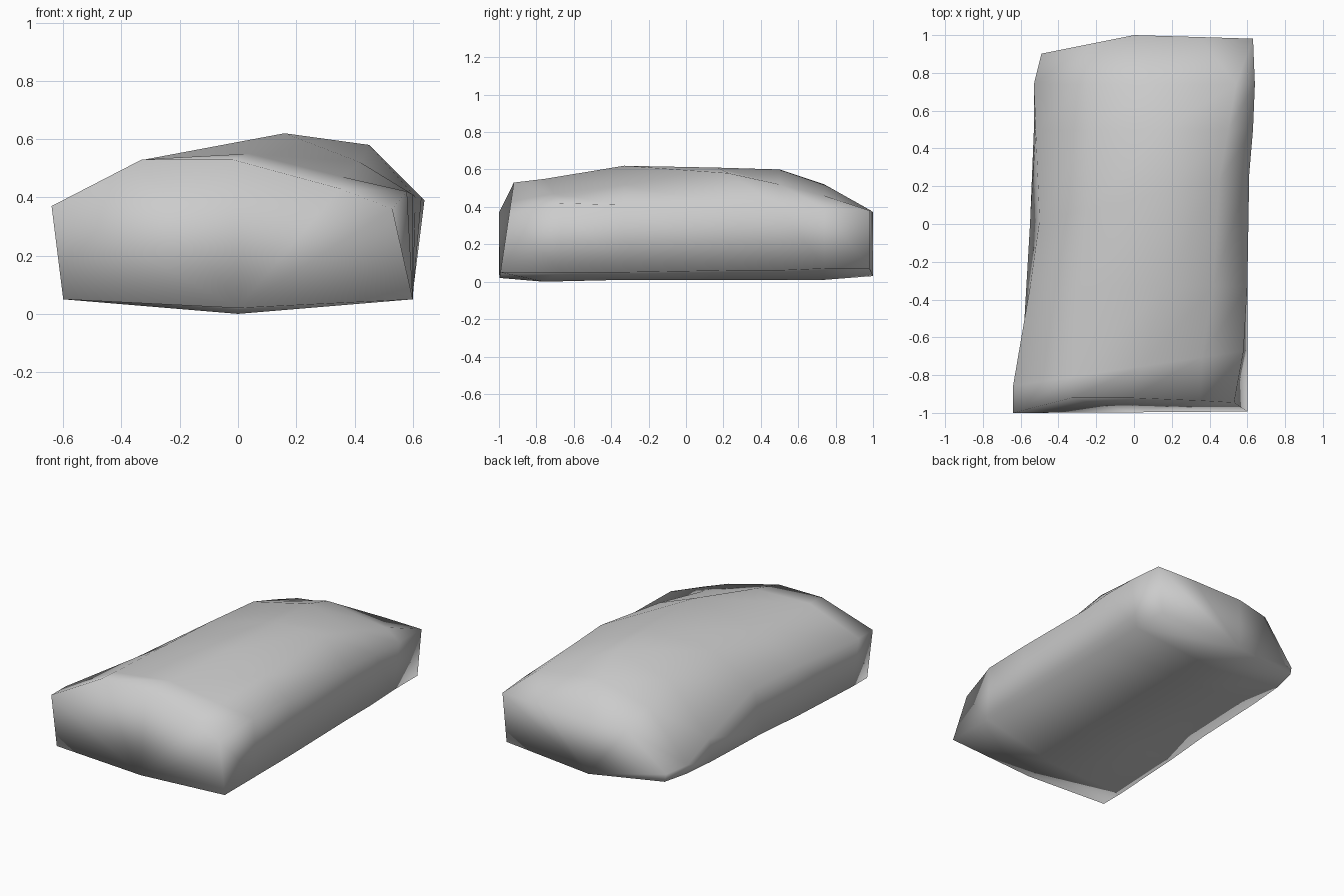
import bpy
import bmesh

# Remove the default cube only
cube = bpy.data.objects.get("Cube")
if cube:
    bpy.data.objects.remove(cube, do_unlink=True)


def make_material(name, colour):
    material = bpy.data.materials.new(name)
    material.use_nodes = True
    material.diffuse_color = colour
    shader = material.node_tree.nodes["Principled BSDF"]
    shader.inputs["Base Color"].default_value = colour
    shader.inputs["Roughness"].default_value = 0.9
    return material


def bridge(bm, first, second):
    """Join two rings of equal length with quads."""
    count = len(first)
    for i in range(count):
        j = (i + 1) % count
        bm.faces.new((first[i], first[j], second[j], second[i]))


def fan(bm, ring):
    """Close a ring with triangles spread from its underside middle."""
    hub = ring[-1]
    for a, b in zip(ring[:-2], ring[1:-1]):
        bm.faces.new((hub, a, b))


def front_y(x, z):
    """Front face leans back, except at its jutting low corner."""
    return -1 if x < -.5 else .15 * z - 1


def back_y(x, z):
    """Back face is rounded in plan."""
    return 1 - .2 * max(0, -x) - .03 * max(0, x)


def slanted(y, skew=0):
    """Station across the body, turned in plan by the skew."""
    return lambda x, z: y + skew * x


# Cross-sections from front to back: station, underside (left end, edge
# height, middle height), then the upper outline from -x to +x
SECTIONS = [
    (front_y, (-.6, .05, .02),
     [(-.64, .37), (-.33, .53), (-.02, .53), (.35, .43), (.53, .36)]),
    (slanted(-.76, .15), (-.6, .05, 0),
     [(-.64, .37), (-.32, .53), (.04, .55), (.36, .47), (.58, .42)]),
    (slanted(-.33), (-.57, .05, .01),
     [(-.55, .36), (-.29, .53), (.16, .62), (.42, .52), (.6, .41)]),
    (slanted(.13, .22), (-.55, .06, .01),
     [(-.5, .34), (-.25, .54), (.16, .61), (.45, .58), (.61, .4)]),
    (slanted(.5), (-.53, .06, .01),
     [(-.52, .21), (-.24, .51), (.15, .6), (.5, .52), (.63, .4)]),
    (slanted(.74), (-.52, .07, .01),
     [(-.53, .13), (-.25, .43), (.12, .52), (.54, .46), (.64, .39)]),
    (back_y, (-.48, .07, .03),
     [(-.49, .12), (-.24, .36), (0, .37), (.35, .38), (.63, .38)]),
]

# Boulder body lofted through the sections
bm = bmesh.new()
rings = []
for station, (left, edge, middle), upper in SECTIONS:
    outline = [(left, edge), *upper, (.6, edge), (0, middle)]
    rings.append([bm.verts.new((x, station(x, z), z)) for x, z in outline])
for first, second in zip(rings, rings[1:]):
    bridge(bm, first, second)
fan(bm, rings[0])
fan(bm, rings[-1])
bmesh.ops.recalc_face_normals(bm, faces=bm.faces)

mesh = bpy.data.meshes.new("boulder")
bm.to_mesh(mesh)
bm.free()
mesh.materials.append(make_material("stone grey", (.6, .6, .6, 1)))
mesh.shade_smooth()
boulder = bpy.data.objects.new("boulder", mesh)
bpy.context.collection.objects.link(boulder)
